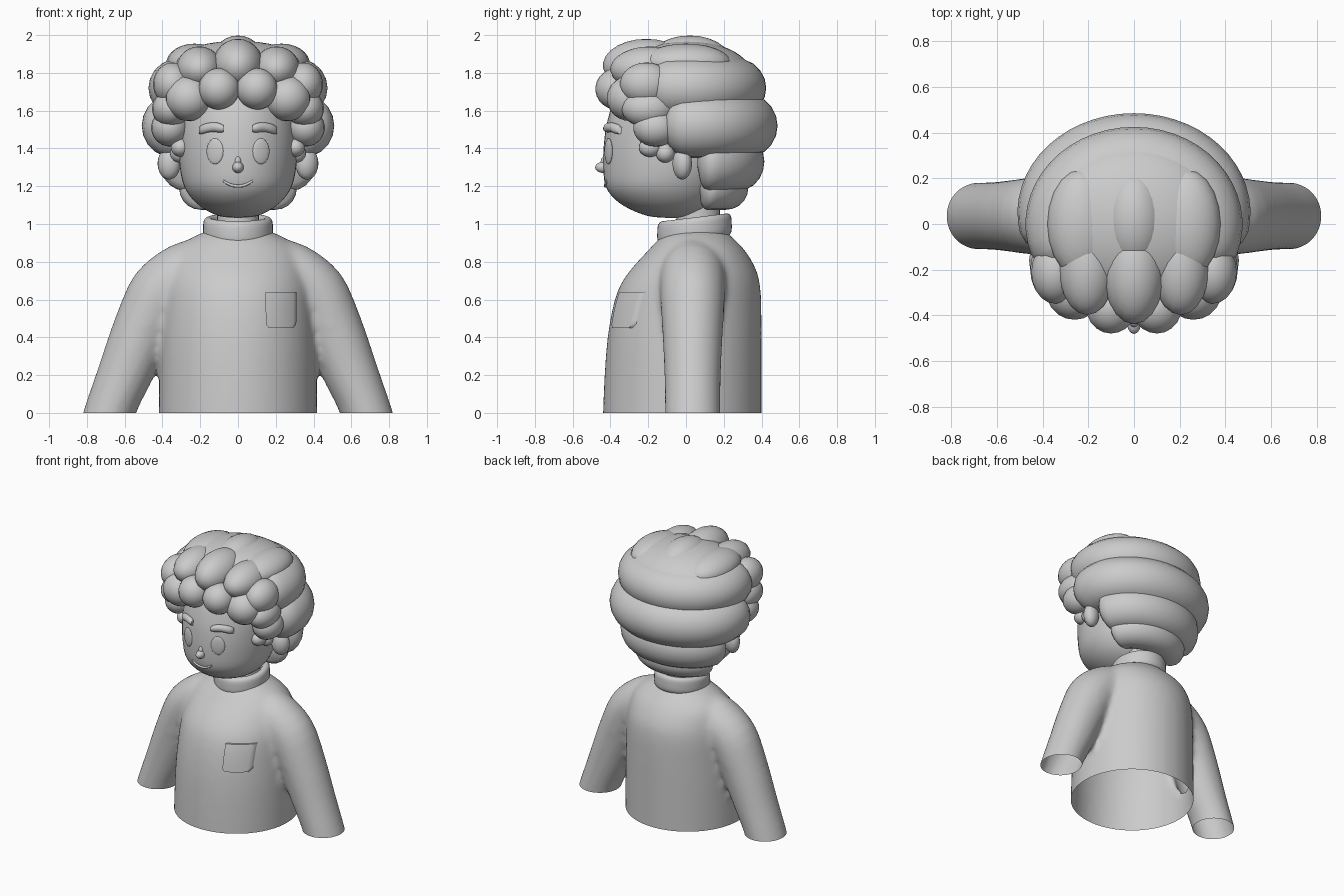
import bpy, bmesh, math
from mathutils import Vector as V, Matrix
from mathutils.bvhtree import BVHTree

if "Cube" in bpy.data.objects:
    bpy.data.objects.remove(bpy.data.objects["Cube"])


def finish(name, bm):
    bmesh.ops.recalc_face_normals(bm, faces=bm.faces)
    me = bpy.data.meshes.new(name)
    bm.to_mesh(me)
    bm.free()
    ob = bpy.data.objects.new(name, me)
    bpy.context.collection.objects.link(ob)
    smooth(ob)
    return ob


def smooth(ob):
    bpy.ops.object.select_all(action='DESELECT')
    ob.select_set(True)
    bpy.context.view_layer.objects.active = ob
    bpy.ops.object.shade_smooth_by_angle(angle=math.radians(45))


def spline(p0, p1, p2, p3, t):
    return 0.5 * (2 * p1 + (p2 - p0) * t + (2 * p0 - 5 * p1 + 4 * p2 - p3) * t * t
                  + (3 * p1 - p0 - 3 * p2 + p3) * t ** 3)


def loft(name, rings, seg=40, steps=3):
    """Skin through rings of (centre, U, V), smoothly interpolated, ends capped."""
    n, full = len(rings), []
    for i in range(n - 1):
        q = [rings[max(0, min(n - 1, i + k))] for k in (-1, 0, 1, 2)]
        for s in range(steps):
            full.append([spline(*(r[c] for r in q), s / steps) for c in range(3)])
    full.append(rings[-1])
    bm, loops = bmesh.new(), []
    for c, u, v in full:
        loops.append([bm.verts.new(c + u * math.cos(a) + v * math.sin(a))
                      for a in (2 * math.pi * k / seg for k in range(seg))])
    for a, b in zip(loops, loops[1:]):
        for k in range(seg):
            bm.faces.new((a[k], a[(k + 1) % seg], b[(k + 1) % seg], b[k]))
    bm.faces.new(loops[0])
    bm.faces.new(loops[-1])
    return finish(name, bm)


def stack(rows):
    """Horizontal rings from (z, half width, front y, back y)."""
    return [(V((0, (f + b) / 2, z)), V((rx, 0, 0)), V((0, (b - f) / 2, 0))) for z, rx, f, b in rows]


def blob(name, pos, rad, turn=0, seg=20):
    bm = bmesh.new()
    bmesh.ops.create_uvsphere(bm, u_segments=seg, v_segments=seg * 2 // 3, radius=1)
    bm.transform(Matrix.Translation(pos) @ Matrix.Rotation(turn, 4, 'Z') @ Matrix.Diagonal((*rad, 1)))
    return finish(name, bm)


def tree(ob):
    return BVHTree.FromPolygons([v.co.copy() for v in ob.data.vertices],
                                [list(p.vertices) for p in ob.data.polygons])


def front(t, x, z):
    return t.ray_cast(V((x, -2, z)), V((0, 1, 0)))[0].y


# sweater body and sleeves, fused and softened, then cut open at the bottom
body = loft("sweater", stack([
    (-.15, .42, -.44, .40), (0, .42, -.44, .40), (.3, .415, -.425, .40), (.5, .405, -.40, .40),
    (.65, .395, -.36, .395), (.75, .375, -.30, .375), (.85, .34, -.21, .32), (.92, .26, -.145, .255),
    (.97, .15, -.09, .20)]), 48)
for s in (-1, 1):
    rings = []
    for x, z, deg, ru, rv in [(.13, .80, 72, .14, .13), (.28, .74, 62, .165, .17), (.41, .63, 40, .172, .172),
                              (.5, .45, 22, .16, .162), (.6, .2, 14, .147, .15), (.68, 0, 0, .142, .147),
                              (.72, -.15, 0, .142, .147)]:
        a = math.radians(deg)
        rings.append((V((s * x, .035, z)), V((s * ru * math.cos(a), 0, ru * math.sin(a))), V((0, rv, 0))))
    arm = loft("sleeve", rings, 32)
    body.select_set(True)
    bpy.context.view_layer.objects.active = body
    bpy.ops.object.join()
mod = body.modifiers.new("fuse", 'REMESH')
mod.mode, mod.voxel_size = 'VOXEL', .018
soft = body.modifiers.new("soften", 'SMOOTH')
soft.factor, soft.iterations = .5, 14
for m in ("fuse", "soften"):
    bpy.ops.object.modifier_apply(modifier=m)
bm = bmesh.new()
bm.from_mesh(body.data)
bmesh.ops.bisect_plane(bm, geom=bm.verts[:] + bm.edges[:] + bm.faces[:], plane_co=(0, 0, 0),
                       plane_no=(0, 0, 1), clear_inner=True)
bm.to_mesh(body.data)
bm.free()
smooth(body)

# chest pocket hugging the sweater
t = tree(body)
bm = bmesh.new()
N = 10
grid = []
for j in range(N + 1):
    z = .45 + .19 * j / N
    inset = .015 if j == 0 else 0
    row = []
    for i in range(N + 1):
        x = .228 + (i / N - .5) * (.16 - 2 * inset + .005 * j / N)
        row.append(bm.verts.new((x, front(t, x, z) - .018, z)))
    grid.append(row)
for j in range(N):
    for i in range(N):
        bm.faces.new((grid[j][i], grid[j][i + 1], grid[j + 1][i + 1], grid[j + 1][i]))
ext = bmesh.ops.extrude_face_region(bm, geom=bm.faces[:])
bmesh.ops.translate(bm, verts=[g for g in ext['geom'] if isinstance(g, bmesh.types.BMVert)], vec=(0, .026, 0))
finish("pocket", bm)

# rolled collar, leaning forward, and neck
collar = loft("collar", [(V((0, .045, z)), V((r, 0, 0)), V((0, r + .012, .13 * r))) for z, r in
                         [(.93, .13), (.915, .165), (.935, .183), (.98, .185), (1.02, .18), (1.035, .16),
                          (1.025, .135), (.98, .125)]])
loft("neck", stack([(.94, .115, -.06, .18), (1.05, .11, -.05, .18), (1.2, .11, -.05, .18)]), 28)

# head
head = loft("head", stack([
    (1.033, .02, -.11, -.05), (1.042, .10, -.20, .05), (1.08, .18, -.30, .12), (1.13, .24, -.375, .17),
    (1.2, .285, -.425, .21), (1.3, .308, -.438, .25), (1.42, .314, -.435, .25), (1.55, .31, -.415, .25),
    (1.7, .28, -.36, .22), (1.8, .2, -.25, .15)]), 48)
t = tree(head)

# face details
blob("nose", (0, -.435, 1.30), (.03, .046, .03))
blob("nose_bridge", (0, -.43, 1.325), (.018, .022, .035))
for s in (-1, 1):
    x = .122 * s
    blob("eye", (x, front(t, x, 1.385), 1.385), (.048, .012, .068), s * .4, 24)
    blob("ear", (s * .365, -.02, 1.32), (.062, .05, .085), s * .4)
    brow = []
    for k in range(7):
        f = k / 6
        bx, bz = .078 + .128 * f, 1.505 + .012 * math.sin(math.pi * f) - .01 * f
        r = .025 * (.75 if k in (0, 6) else 1)
        brow.append((V((s * bx, front(t, s * bx, bz) - .006, bz)), V((0, 0, r)), V((0, r, 0))))
    loft("eyebrow", brow, 14, 2)
mouth = []
for k in range(-6, 7):
    x = .08 * k / 6
    z = 1.2 + .03 * (k / 6) ** 2
    r = .008 if abs(k) < 6 else .005
    mouth.append((V((x, front(t, x, z) - .002, z)), V((0, 0, r)), V((0, r, 0))))
loft("mouth", mouth, 10, 1)


# back hair: stacked horseshoe rolls
def roll(z, rx, back, cy, rr, rz, start):
    rings, n = [], 36
    for k in range(n + 1):
        f = k / n
        a = math.radians(start + (180 - 2 * start) * f)
        d = min(f, 1 - f) / .09
        w = math.sqrt(max(.02, 1 - (1 - d) ** 2)) if d < 1 else 1
        c = V(((rx - rr) * math.cos(a), cy + (back - cy - rr) * math.sin(a), z))
        rings.append((c, V((math.cos(a), math.sin(a), 0)) * rr * w, V((0, 0, rz * w))))
    loft("hair_roll", rings, 20, 1)


roll(1.72, .475, .425, .0, .17, .16, -40)
roll(1.52, .51, .485, .05, .17, .17, -32)
roll(1.33, .43, .415, .06, .14, .155, 0)
roll(1.19, .33, .33, .06, .12, .115, 5)
blob("hair_crown", (0, .01, 1.77), (.42, .35, .20), 0, 36)
blob("hair_crown_lobe", (0, .02, 1.86), (.14, .22, .138))

# front and top curls, mirrored
blob("top_curl", (0, -.21, 1.84), (.135, .23, .14))
for x, y, z, a, b, c in [
        (.205, -.19, 1.82, .125, .21, .12), (.23, .0, 1.85, .15, .24, .105), (.10, -.365, 1.715, .11, .115, .11),
        (.26, -.295, 1.665, .125, .125, .12), (.345, -.21, 1.74, .105, .14, .115), (.355, -.2, 1.61, .10, .14, .10),
        (.36, -.16, 1.51, .10, .12, .10), (.305, -.19, 1.405, .05, .06, .05), (.31, -.11, 1.375, .05, .05, .05)]:
    for s in (-1, 1):
        blob("curl", (s * x, y, z), (a, b, c))
